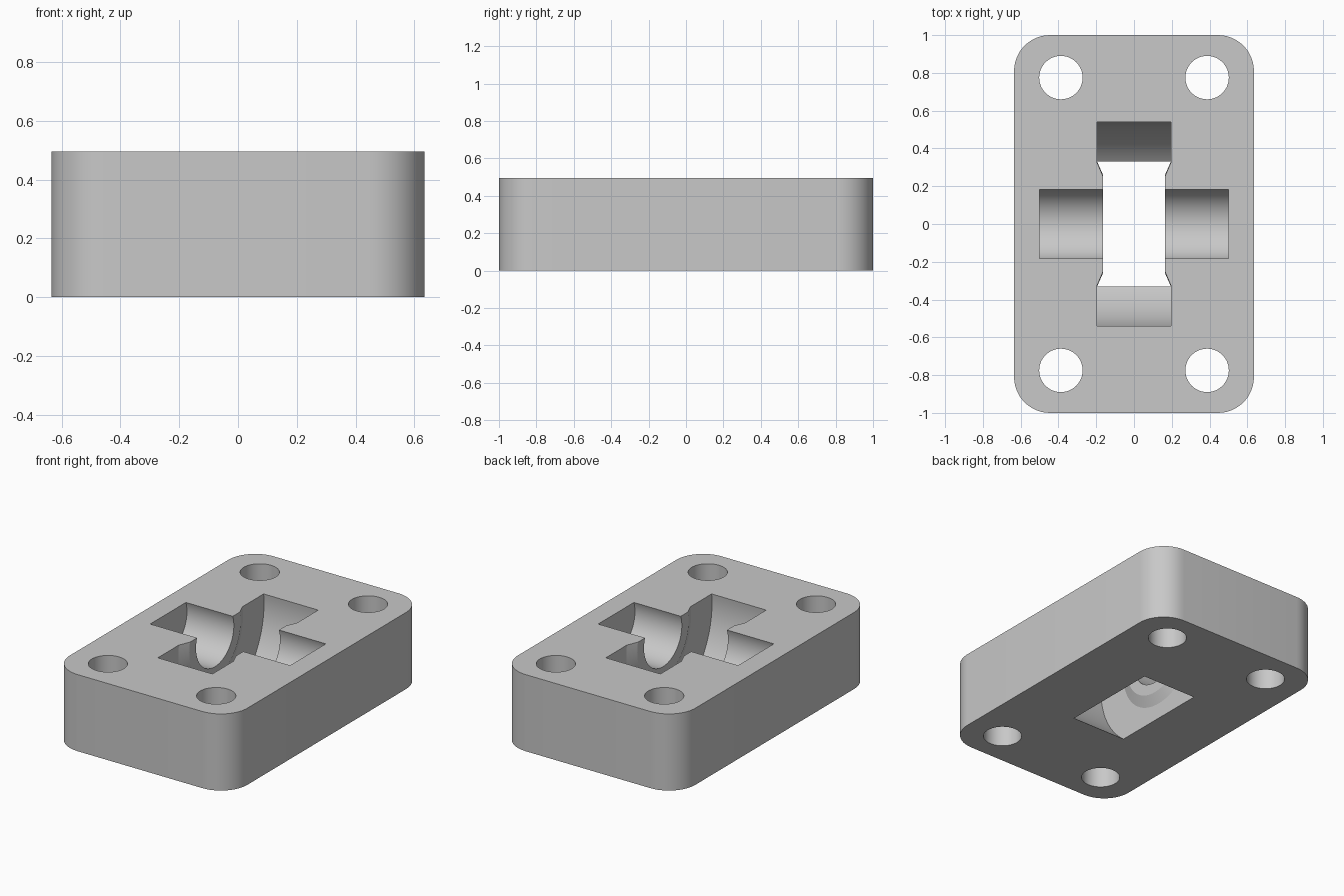
import bpy
import bmesh
from math import cos, sin, pi

if "Cube" in bpy.data.objects:
    bpy.data.objects.remove(bpy.data.objects["Cube"], do_unlink=True)

HALF_X, HALF_Y, HEIGHT = 0.635, 1.0, 0.495
CORNER = 0.19
AXLE_Z = 0.432

grey = bpy.data.materials.new("plain_grey")
grey.use_nodes = True
colour = (0.58, 0.58, 0.58, 1)
grey.diffuse_color = colour
grey.node_tree.nodes["Principled BSDF"].inputs["Base Color"].default_value = colour


def make_object(name, bm):
    bmesh.ops.recalc_face_normals(bm, faces=bm.faces)
    mesh = bpy.data.meshes.new(name)
    bm.to_mesh(mesh)
    bm.free()
    mesh.materials.append(grey)
    obj = bpy.data.objects.new(name, mesh)
    bpy.context.collection.objects.link(obj)
    return obj


def bridge(bm, a, b):
    # Closed solid between matching rings is walled one quad at a time
    for i in range(len(a)):
        j = (i + 1) % len(a)
        bm.faces.new((a[i], a[j], b[j], b[i]))


def loft(name, loops):
    bm = bmesh.new()
    rings = [[bm.verts.new(point) for point in loop] for loop in loops]
    for a, b in zip(rings, rings[1:]):
        bridge(bm, a, b)
    bm.faces.new(rings[0])
    bm.faces.new(rings[-1])
    return make_object(name, bm)


def prism(name, outline, bottom, top):
    return loft(name, [[(x, y, z) for x, y in outline] for z in (bottom, top)])


def arc(cx, cy, radius, start, sweep, steps):
    return [(cx + radius * cos(start + sweep * i / steps),
             cy + radius * sin(start + sweep * i / steps)) for i in range(steps + 1)]


def lathe_x(name, profile, steps):
    # Solid turned around the x axis at axle height
    return loft(name, [[(x, y, z) for y, z in arc(0, AXLE_Z, r, 0, 2 * pi, steps)[:-1]]
                       for x, r in profile])


# Rounded rectangular block
outline = []
for quarter, (sx, sy) in enumerate([(1, 1), (-1, 1), (-1, -1), (1, -1)]):
    outline += arc(sx * (HALF_X - CORNER), sy * (HALF_Y - CORNER),
                   CORNER, quarter * pi / 2, pi / 2, 12)
block = prism("bearing_block", outline, 0, HEIGHT)

# Wheel slot with conical side bosses, and the axle groove
half = [(0.165, 0.193), (0.165, 0.262), (0.195, 0.33), (0.195, 0.544)]
profile = [(-0.5, 0.193)] + [(-x, r) for x, r in half] + half[::-1] + [(0.5, 0.193)]
cutters = [lathe_x("wheel_and_axle_cutter", profile, 96)]

# Four screw holes
for sx in (-1, 1):
    for sy in (-1, 1):
        circle = arc(sx * 0.387, sy * 0.775, 0.115, 0, 2 * pi, 48)[:-1]
        cutters.append(prism("screw_hole_cutter", circle, -0.1, HEIGHT + 0.1))

# Cut the block and discard the cutters
bpy.context.view_layer.objects.active = block
for cutter in cutters:
    cutter.hide_render = True
    cut = block.modifiers.new("cut", "BOOLEAN")
    cut.operation = "DIFFERENCE"
    cut.solver = "EXACT"
    cut.object = cutter
    bpy.ops.object.modifier_apply(modifier=cut.name)
    bpy.data.objects.remove(cutter, do_unlink=True)

# Smooth the rounded walls, keep the machined edges sharp
bpy.ops.object.select_all(action="DESELECT")
block.select_set(True)
bpy.ops.object.shade_smooth_by_angle(angle=pi / 9)
